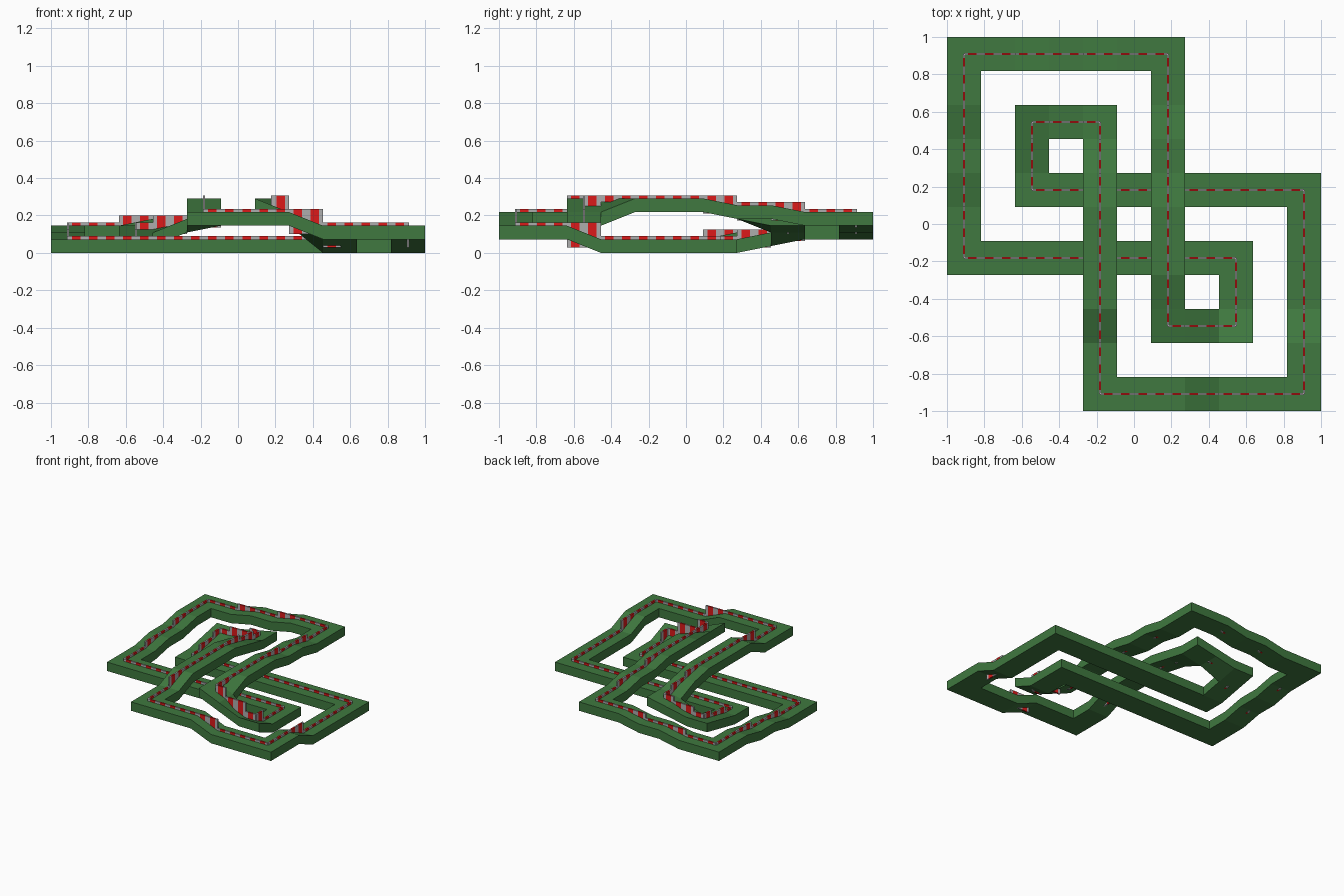
import bpy, bmesh
from mathutils import Vector

if "Cube" in bpy.data.objects:
    bpy.data.objects.remove(bpy.data.objects["Cube"])

CELL = 2 / 11            # one square track tile
STEP = CELL * 0.2        # half a storey
THICK = CELL * 0.4       # deck thickness
RAIL_W, RAIL_H = 0.013, 0.017


def material(name, color):
    m = bpy.data.materials.new(name)
    m.diffuse_color = (*color, 1)
    m.use_nodes = True
    m.node_tree.nodes["Principled BSDF"].inputs["Base Color"].default_value = m.diffuse_color
    return m


GREEN = material("track_green", (0.05, 0.19, 0.05))
RED = material("rail_red", (0.72, 0.01, 0.01))
GREY = material("rail_grey", (0.42, 0.42, 0.42))


def finish(bm, name, mats):
    bmesh.ops.remove_doubles(bm, verts=bm.verts, dist=1e-5)
    bmesh.ops.recalc_face_normals(bm, faces=bm.faces)
    mesh = bpy.data.meshes.new(name)
    bm.to_mesh(mesh)
    bm.free()
    for m in mats:
        mesh.materials.append(m)
    bpy.context.collection.objects.link(bpy.data.objects.new(name, mesh))


def tiles_of(corners, ramps):
    """Walk the closed path: (centre, dir in, dir out, level in, level out)."""
    cells = []
    for p, q in zip(corners, corners[1:] + corners[:1]):
        p, q = Vector(p), Vector(q)
        n = int((q - p).length + 0.5)
        cells += [p + (q - p) * i / n for i in range(n)]
    cells = [Vector((round(c.x), round(c.y))) for c in cells]
    out, level = [], 0
    for i, c in enumerate(cells):
        new = max(0, level + ramps.get((int(c.x), int(c.y)), 0))
        out.append((c, c - cells[i - 1], cells[(i + 1) % len(cells)] - c, level, new))
        level = new
    return out


def height(tile, off):
    return tile[4] if off.dot(tile[2]) > 0 else tile[3]


def build_deck(name, tiles):
    bm = bmesh.new()
    offs = [Vector(o) for o in ((-.5, -.5), (.5, -.5), (.5, .5), (-.5, .5))]
    sides = [Vector(d) for d in ((0, -1), (1, 0), (0, 1), (-1, 0))]
    for i, t in enumerate(tiles):
        c, din, dout, a, b = t
        nxt = tiles[(i + 1) % len(tiles)]
        top, bot = [], []
        for o in offs:
            # the leaving edge takes its heights from the following tile
            h = height(nxt, o - dout) if o.dot(dout) > 0 else height(t, o)
            p = (c + o) * CELL
            bot.append(bm.verts.new((p.x, p.y, h * STEP)))
            top.append(bm.verts.new((p.x, p.y, h * STEP + THICK)))
        bm.faces.new(top)
        bm.faces.new(bot[::-1])
        for k, s in enumerate(sides):
            if s != dout and s != -din:
                j = (k + 1) % 4
                bm.faces.new((bot[k], bot[j], top[j], top[k]))
    finish(bm, name, [GREEN])


def add_box(bm, p, q, z0, z1, mat):
    d = (q - p).normalized()
    n = Vector((-d.y, d.x)) * RAIL_W / 2
    ring = (p - n, q - n, q + n, p + n)
    lo = [bm.verts.new((v.x, v.y, z0)) for v in ring]
    hi = [bm.verts.new((v.x, v.y, z1)) for v in ring]
    faces = [bm.faces.new(lo[::-1]), bm.faces.new(hi)]
    for k in range(4):
        j = (k + 1) % 4
        faces.append(bm.faces.new((lo[k], lo[j], hi[j], hi[k])))
    for f in faces:
        f.material_index = mat


def build_rail(name, tiles):
    # striped centre rail: level top on every tile, tall on the ramps
    bm = bmesh.new()
    dashes = ((0, .125, 1), (.125, .375, 0), (.375, .5, 1))
    for c, din, dout, a, b in tiles:
        z0 = min(a, b) * STEP + THICK - (0.045 if a != b else 0.02)
        z1 = max(a, b) * STEP + THICK + RAIL_H
        for d in (-din, dout):
            for s, e, mat in dashes:
                add_box(bm, (c + d * s) * CELL, (c + d * e) * CELL, z0, z1, mat)
    finish(bm, name, [RED, GREY])


# two interlocking loops: one climbs in half storeys, the other in full ones
LOOPS = {
    "back_left": (
        [(3, -1), (-5, -1), (-5, 5), (1, 5), (1, -3), (3, -3)],
        {(-5, 1): 1, (-5, 3): 1, (-3, 5): 1, (-1, 5): 1, (1, 3): 1, (1, 1): 1,
         (1, -3): -2, (2, -3): -2, (3, -3): -2}),
    "front_right": (
        [(-3, 1), (5, 1), (5, -5), (-1, -5), (-1, 3), (-3, 3)],
        {(5, -3): 2, (2, -5): 2, (-1, -3): 2,
         (-1, 1): -1, (-1, 2): -1, (-1, 3): -1, (-2, 3): -1, (-3, 3): -1, (-3, 2): -1}),
}
for label, (corners, ramps) in LOOPS.items():
    tiles = tiles_of(corners, ramps)
    build_deck(label + "_track", tiles)
    build_rail(label + "_rail", tiles)
